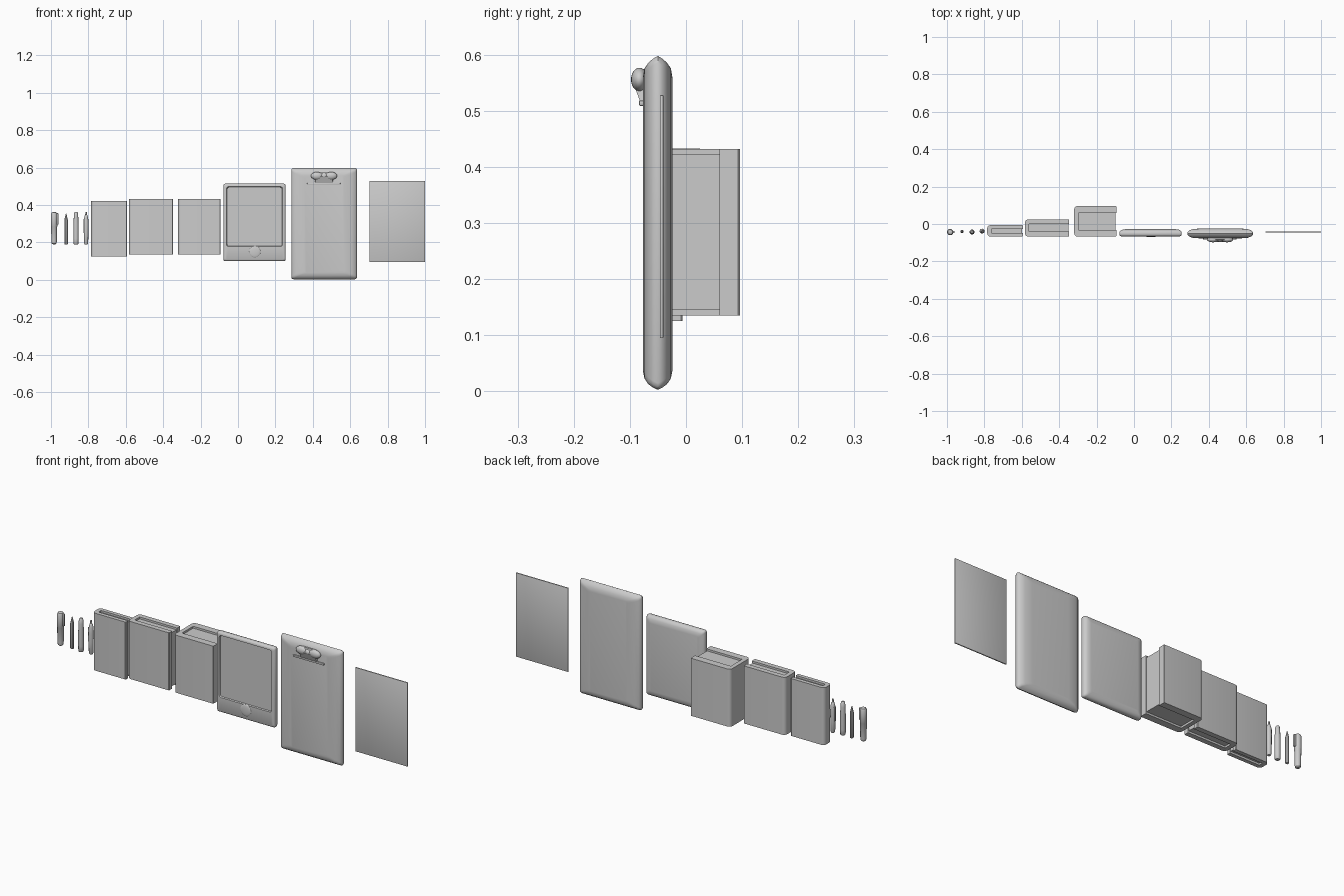
import bpy, bmesh, math
from mathutils import Matrix

if "Cube" in bpy.data.objects:
    bpy.data.objects.remove(bpy.data.objects["Cube"])


def finish(name, bm, angle=40):
    bmesh.ops.recalc_face_normals(bm, faces=bm.faces)
    me = bpy.data.meshes.new(name)
    bm.to_mesh(me)
    bm.free()
    ob = bpy.data.objects.new(name, me)
    bpy.context.collection.objects.link(ob)
    bpy.ops.object.select_all(action='DESELECT')
    ob.select_set(True)
    bpy.context.view_layer.objects.active = ob
    bpy.ops.object.shade_smooth_by_angle(angle=math.radians(angle))
    return ob


def skin(bm, loops):
    rings = [[bm.verts.new(p) for p in loop] for loop in loops]
    n = len(rings[0])
    for a, b in zip(rings, rings[1:]):
        for i in range(n):
            bm.faces.new((a[i], a[(i + 1) % n], b[(i + 1) % n], b[i]))
    bm.faces.new(rings[0])
    bm.faces.new(rings[-1])


def slab(name, x0, x1, z0, z1, layers, r=0.015, angle=40):
    """Rounded rectangles stacked along y: (y, side inset, bottom inset, top inset)."""
    loops = []
    for y, s, b, t in layers:
        cs = [(x1 - s - r, z1 - t - r, 0), (x0 + s + r, z1 - t - r, 90),
              (x0 + s + r, z0 + b + r, 180), (x1 - s - r, z0 + b + r, 270)]
        loops.append([(cx + r * math.cos(math.radians(a + k * 30)), y,
                       cz + r * math.sin(math.radians(a + k * 30)))
                      for cx, cz, a in cs for k in range(4)])
    bm = bmesh.new()
    skin(bm, loops)
    return finish(name, bm, angle)


def add_box(bm, x0, x1, y0, y1, z0, z1, bev=0.0):
    m = Matrix.Translation(((x0 + x1) / 2, (y0 + y1) / 2, (z0 + z1) / 2)) @ \
        Matrix.Diagonal((x1 - x0, y1 - y0, z1 - z0, 1))
    vs = bmesh.ops.create_cube(bm, size=1, matrix=m)['verts']
    if bev:
        es = list({e for v in vs for e in v.link_edges})
        bmesh.ops.bevel(bm, geom=es, offset=bev, segments=2, affect='EDGES', profile=0.5)


def box(name, *dims):
    bm = bmesh.new()
    add_box(bm, *dims)
    return finish(name, bm)


def book(name, x0, x1, y0, y1, z0, z1, t):
    # cover: C-shaped outline with a rounded spine on the -x side
    r = 0.018
    pts = []
    for cy, a in ((y1 - r, 90), (y0 + r, 180)):
        pts += [(x0 + r + r * math.cos(math.radians(a + k * 22.5)),
                 cy + r * math.sin(math.radians(a + k * 22.5))) for k in range(5)]
    e = 0.003
    pts += [(x1 - e, y0), (x1, y0 + e), (x1, y0 + t), (x0 + 0.022, y0 + t),
            (x0 + 0.022, y1 - t), (x1, y1 - t), (x1, y1 - e), (x1 - e, y1)]
    bm = bmesh.new()
    skin(bm, [[(x, y, z) for x, y in pts] for z in (z0, z1)])
    finish(name + "_cover", bm)
    box(name + "_pages", x0 + 0.02, x1 - 0.004, y0 + t - 0.001, y1 - t + 0.001,
        z0 + 0.010, z1 - 0.010)


def lathe(name, x, y, prof, n=12):
    bm = bmesh.new()
    skin(bm, [[(x + r * math.cos(2 * math.pi * i / n), y + r * math.sin(2 * math.pi * i / n), z)
               for i in range(n)] for r, z in prof])
    return finish(name, bm)


def blob(bm, loc, scale):
    bmesh.ops.create_uvsphere(bm, u_segments=20, v_segments=12, radius=1,
                              matrix=Matrix.Translation(loc) @ Matrix.Diagonal((*scale, 1)))


# Writing tools
PY = -0.043
lathe("capped_pen", -0.983, PY, [(0.007, 0.19), (0.013, 0.195), (0.015, 0.21), (0.016, 0.285),
      (0.017, 0.287), (0.017, 0.35), (0.013, 0.36), (0.006, 0.363)])
box("capped_pen_clip", -0.969, -0.960, PY - 0.006, PY + 0.006, 0.295, 0.356, 0.002)
lathe("pencil", -0.919, PY + 0.003, [(0.008, 0.19), (0.009, 0.193), (0.009, 0.322), (0.0015, 0.354)], 8)
lathe("marker", -0.866, PY, [(0.010, 0.19), (0.013, 0.194), (0.0135, 0.22), (0.0135, 0.29),
      (0.012, 0.335), (0.010, 0.358), (0.006, 0.363)])
lathe("click_pen", -0.812, PY + 0.005, [(0.008, 0.19), (0.011, 0.196), (0.012, 0.25), (0.013, 0.30),
      (0.011, 0.33), (0.007, 0.345), (0.005, 0.347), (0.004, 0.362)])
box("click_pen_clip", -0.827, -0.821, PY, PY + 0.009, 0.25, 0.325, 0.001)

# Books, thin to thick
book("thin_book", -0.785, -0.594, -0.067, -0.006, 0.126, 0.422, 0.020)
book("medium_book", -0.583, -0.347, -0.067, 0.025, 0.136, 0.433, 0.026)
book("thick_book", -0.320, -0.094, -0.067, 0.096, 0.135, 0.432, 0.036)

# Tablet with sunken screen and a domed button
slab("tablet_body", -0.078, 0.255, 0.10, 0.514, [
    (-0.028, 0.030, 0.030, 0.030), (-0.031, 0.014, 0.014, 0.014), (-0.037, 0.004, 0.004, 0.004),
    (-0.045, 0, 0, 0), (-0.057, 0, 0, 0), (-0.063, 0.003, 0.003, 0.003),
    (-0.066, 0.009, 0.009, 0.009), (-0.066, 0.017, 0.078, 0.016),
    (-0.060, 0.020, 0.081, 0.019)], r=0.010)
bm = bmesh.new()
blob(bm, (0.090, -0.065, 0.150), (0.031, 0.005, 0.031))
finish("tablet_button", bm)

# Clipboard: thick softly rounded board
slab("clipboard_body", 0.285, 0.637, 0.003, 0.598, [
    (-0.024, 0.070, 0.035, 0.040), (-0.027, 0.030, 0.020, 0.022), (-0.034, 0.010, 0.010, 0.012),
    (-0.042, 0.002, 0.004, 0.005), (-0.050, 0, 0, 0), (-0.059, 0.002, 0.004, 0.005),
    (-0.067, 0.010, 0.010, 0.012), (-0.074, 0.030, 0.020, 0.022),
    (-0.077, 0.070, 0.035, 0.040)], r=0.012)

# Clip: bar, sloped plate and two rounded wings
box("clip_bar", 0.370, 0.547, -0.084, -0.074, 0.509, 0.519, 0.003)
bm = bmesh.new()
skin(bm, [[(0.46 + s * w, y, z) for w, y, z in
           ((0.050, -0.074, 0.512), (0.050, -0.080, 0.512), (0.040, -0.095, 0.552),
            (0.040, -0.084, 0.575), (0.040, -0.074, 0.575))] for s in (-1, 1)])
finish("clip_plate", bm)
bm = bmesh.new()
for s in (-1, 1):
    blob(bm, (0.46 + s * 0.038, -0.083, 0.556), (0.032, 0.015, 0.021))
blob(bm, (0.46, -0.083, 0.556), (0.018, 0.013, 0.014))
finish("clip_wings", bm)

# Loose sheet of paper
box("paper_sheet", 0.702, 1.0, -0.0465, -0.0405, 0.095, 0.528, 0.001)
